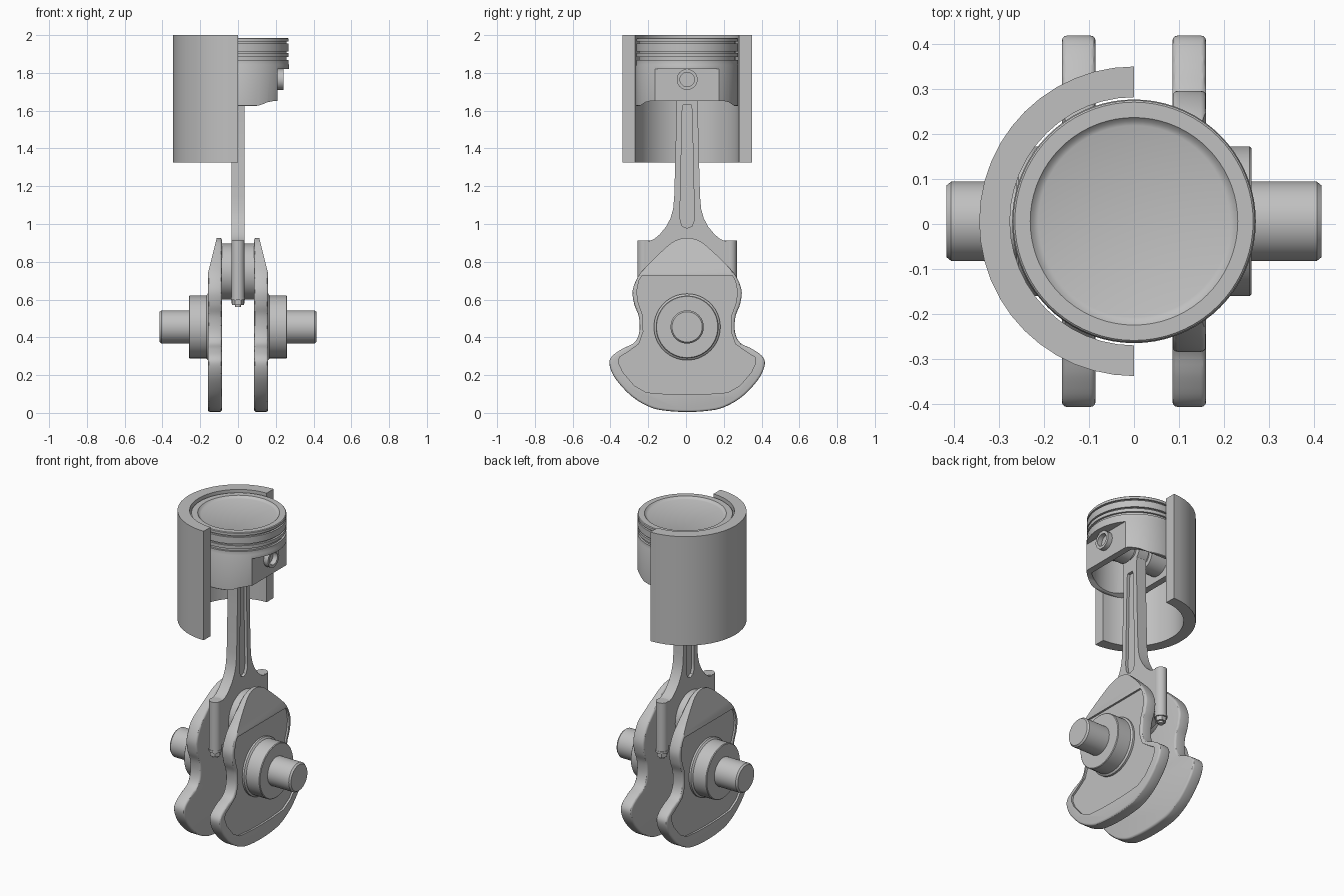
import bpy, bmesh, math
from mathutils import Vector

if "Cube" in bpy.data.objects:
    bpy.data.objects.remove(bpy.data.objects["Cube"])

CY = 0.006          # shared centre line in y
CRANK_Z, PIN_Z, WRIST_Z = 0.455, 0.748, 1.765

steel = bpy.data.materials.new("steel grey")
steel.diffuse_color = (0.53, 0.53, 0.53, 1)
steel.use_nodes = True
steel.node_tree.nodes["Principled BSDF"].inputs["Base Color"].default_value = steel.diffuse_color


def finish(name, bm):
    bmesh.ops.remove_doubles(bm, verts=bm.verts, dist=1e-5)
    bmesh.ops.recalc_face_normals(bm, faces=bm.faces)
    me = bpy.data.meshes.new(name)
    bm.to_mesh(me)
    bm.free()
    ob = bpy.data.objects.new(name, me)
    bpy.context.collection.objects.link(ob)
    me.materials.append(steel)
    return ob


def prism(name, pts, a, b, axis="X"):
    """Extrude a closed 2D outline from a to b: X takes (y,z), Y takes (x,z), Z takes (x,y)."""
    place = {"X": lambda u, v, h: (h, u + CY, v),
             "Y": lambda u, v, h: (u, h + CY, v),
             "Z": lambda u, v, h: (u, v + CY, h)}[axis]
    bm = bmesh.new()
    lo = [bm.verts.new(place(u, v, a)) for u, v in pts]
    hi = [bm.verts.new(place(u, v, b)) for u, v in pts]
    bm.faces.new(lo)
    bm.faces.new(hi)
    n = len(pts)
    for i in range(n):
        j = (i + 1) % n
        bm.faces.new((lo[i], lo[j], hi[j], hi[i]))
    return finish(name, bm)


def lathe(name, prof, axis="Z", y=0.0, z=0.0, seg=64):
    """Spin (radius, height) points around the X or Z axis."""
    bm = bmesh.new()
    rings = []
    for r, h in prof:
        ring = []
        for i in range(seg):
            t = 2 * math.pi * i / seg
            c, s = r * math.cos(t), r * math.sin(t)
            ring.append(bm.verts.new((h, c + y + CY, s + z) if axis == "X" else (c, s + y + CY, h + z)))
        rings.append(ring)
    for p, q in zip(rings, rings[1:]):
        for i in range(seg):
            j = (i + 1) % seg
            bm.faces.new((p[i], p[j], q[j], q[i]))
    return finish(name, bm)


def apply_mod(ob, kind, **settings):
    m = ob.modifiers.new(kind, kind)
    for k, v in settings.items():
        setattr(m, k, v)
    bpy.context.view_layer.objects.active = ob
    bpy.ops.object.modifier_apply(modifier=m.name)


def cut(ob, cutter):
    apply_mod(ob, "BOOLEAN", operation="DIFFERENCE", solver="EXACT", object=cutter)
    bpy.data.objects.remove(cutter)


def mirrored(half):
    """Complete an outline listed from top centre to bottom centre on the +u side."""
    return half + [(-u, v) for u, v in reversed(half) if abs(u) > 1e-6]


def smooth_loop(pts, steps=5):
    """Closed Catmull-Rom curve through the points."""
    p = [Vector(q) for q in pts]
    n, out = len(p), []
    for i in range(n):
        a, b, c, d = p[i - 1], p[i], p[(i + 1) % n], p[(i + 2) % n]
        for k in range(steps):
            t = k / steps
            v = 0.5 * (2 * b + (c - a) * t + (2 * a - 5 * b + 4 * c - d) * t * t
                       + (3 * b - a - 3 * c + d) * t ** 3)
            out.append((v.x, v.y))
    return out


def arc(r, a0, a1, n, u=0.0, v=0.0):
    return [(u + r * math.cos(math.radians(a0 + (a1 - a0) * i / n)),
             v + r * math.sin(math.radians(a0 + (a1 - a0) * i / n))) for i in range(n + 1)]


# Half cylinder liner
prism("cylinder_liner", arc(0.343, 90, 270, 24) + arc(0.275, 270, 90, 24), 1.325, 2.0, "Z")

# Piston body: dished crown, ring grooves, skirt
prof = [(0, 1.972), (0.212, 1.972), (0.222, 1.976), (0.23, 1.985), (0.264, 1.985), (0.268, 1.981)]
for top, bottom in ((1.966, 1.956), (1.914, 1.904), (1.884, 1.868)):
    prof += [(0.268, top), (0.256, top), (0.256, bottom), (0.268, bottom)]
prof += [(0.268, 1.845), (0.27, 1.84), (0.27, 1.628), (0.267, 1.625), (0, 1.625)]
piston = lathe("piston", prof, seg=72)
for s in (1, -1):       # flat sides around the pin
    prism_pts = [(s * 0.21, 1.5), (s * 0.4, 1.5), (s * 0.4, 1.82), (s * 0.21, 1.82)]
    cut(piston, prism("side_cutter", prism_pts, -0.4, 0.4, "Y"))
hollow = [(max(-0.17, min(0.17, u)), v) for u, v in arc(0.243, 0, 355, 71)]
hollow = [p for i, p in enumerate(hollow) if p != hollow[i - 1]]
cut(piston, prism("hollow_cutter", hollow, 1.5, 1.84, "Z"))
cut(piston, prism("arch_cutter", mirrored([(0.0, 1.652), (0.19, 1.652), (0.22, 1.645),
                                           (0.25, 1.625), (0.25, 1.5), (0.0, 1.5)]), -0.5, 0.5))

# Wrist pin with open ends, and its bosses inside the piston
pin = [(0, 0.2), (0.038, 0.2), (0.038, 0.24), (0.055, 0.24), (0.055, -0.24), (0.038, -0.24),
       (0.038, -0.2), (0, -0.2)]
lathe("wrist_pin", pin, "X", z=WRIST_Z, seg=32)
boss = lathe("pin_boss", [(0, 0.06), (0.082, 0.06), (0.082, 0.19), (0, 0.19)], "X", z=WRIST_Z, seg=32)
apply_mod(boss, "MIRROR")

# Connecting rod with recessed beam on both faces
rod_half = arc(0.085, 90, -45, 12, 0, WRIST_Z) + [
    (0.056, 1.65), (0.06, 1.45), (0.068, 1.15), (0.074, 1.08), (0.088, 1.03), (0.112, 0.985),
    (0.145, 0.945), (0.175, 0.92), (0.2, 0.91), (0.23, 0.91), (0.23, 0.64), (0.18, 0.63),
    (0.14, 0.605), (0.08, 0.585), (0.0, 0.578)]
rod_half[0] = (0.0, WRIST_Z + 0.085)
rod = prism("connecting_rod", mirrored(rod_half), -0.034, 0.034)
groove = mirrored([(0.0, 1.63), (0.022, 1.63), (0.026, 1.6), (0.038, 1.05), (0.036, 1.015),
                   (0.025, 0.988), (0.0, 0.978)])
for s in (1, -1):
    cut(rod, prism("groove_cutter", groove, s * 0.016, s * 0.1))

# Rod bolts with washers and hexagon nuts
for side, y in (("front", -0.228), ("back", 0.228)):
    lathe(side + "_bolt_column", [(0, 0.61), (0.035, 0.61), (0.035, 0.912), (0, 0.912)], y=y, seg=24)
    lathe(side + "_bolt_washer", [(0, 0.598), (0.037, 0.598), (0.037, 0.612), (0, 0.612)], y=y, seg=24)
    lathe(side + "_bolt_nut", [(0, 0.572), (0.032, 0.572), (0.032, 0.6), (0, 0.6)], y=y, seg=6)
    lathe(side + "_bolt_tip", [(0, 0.56), (0.017, 0.56), (0.017, 0.58), (0, 0.58)], y=y, seg=16)

# Crank pin
lathe("crank_pin", [(0, -0.1), (0.148, -0.1), (0.148, 0.1), (0, 0.1)], "X", z=PIN_Z, seg=48)

# Crank webs with counterweights: rounded rim, tapered top, recessed outer panel
web_half = [(0.0, 0.927), (0.07, 0.908), (0.135, 0.855), (0.2, 0.792), (0.255, 0.73), (0.288, 0.65),
            (0.28, 0.575), (0.256, 0.51), (0.253, 0.43), (0.28, 0.372), (0.345, 0.338), (0.4, 0.297),
            (0.41, 0.25), (0.375, 0.175), (0.29, 0.085), (0.19, 0.028), (0.1, 0.01), (0.0, 0.005)]
web = prism("crank_web", smooth_loop(mirrored(web_half)), 0.085, 0.16)
apply_mod(web, "BEVEL", width=0.012, segments=3, limit_method="ANGLE", angle_limit=math.radians(60))
cut(web, prism("taper_cutter", [(0.16, 0.735), (0.105, 0.955), (0.105, 1.1), (0.3, 1.1), (0.3, 0.735)],
               -0.5, 0.5, "Y"))
panel_half = [(0.0, 0.728), (0.238, 0.728), (0.255, 0.7), (0.267, 0.64), (0.258, 0.58), (0.236, 0.52),
              (0.232, 0.43), (0.255, 0.365), (0.31, 0.325), (0.358, 0.295), (0.363, 0.265),
              (0.34, 0.215), (0.28, 0.145), (0.215, 0.108), (0.1, 0.099), (0.0, 0.097)]
cut(web, prism("panel_cutter", mirrored(panel_half), 0.148, 0.3))
apply_mod(web, "MIRROR")

# Main journals with stepped collars
journal = lathe("main_journal", [(0, 0.13), (0.176, 0.13), (0.176, 0.16), (0.166, 0.168), (0.166, 0.256),
                                 (0.162, 0.26), (0.088, 0.26), (0.088, 0.405), (0.08, 0.415), (0, 0.415)],
                "X", z=CRANK_Z, seg=56)
apply_mod(journal, "MIRROR")

# Smooth round surfaces, keep hard edges
bpy.ops.object.select_all(action="DESELECT")
for ob in bpy.context.collection.objects:
    ob.select_set(True)
    bpy.context.view_layer.objects.active = ob
bpy.ops.object.shade_smooth_by_angle(angle=math.radians(30))
